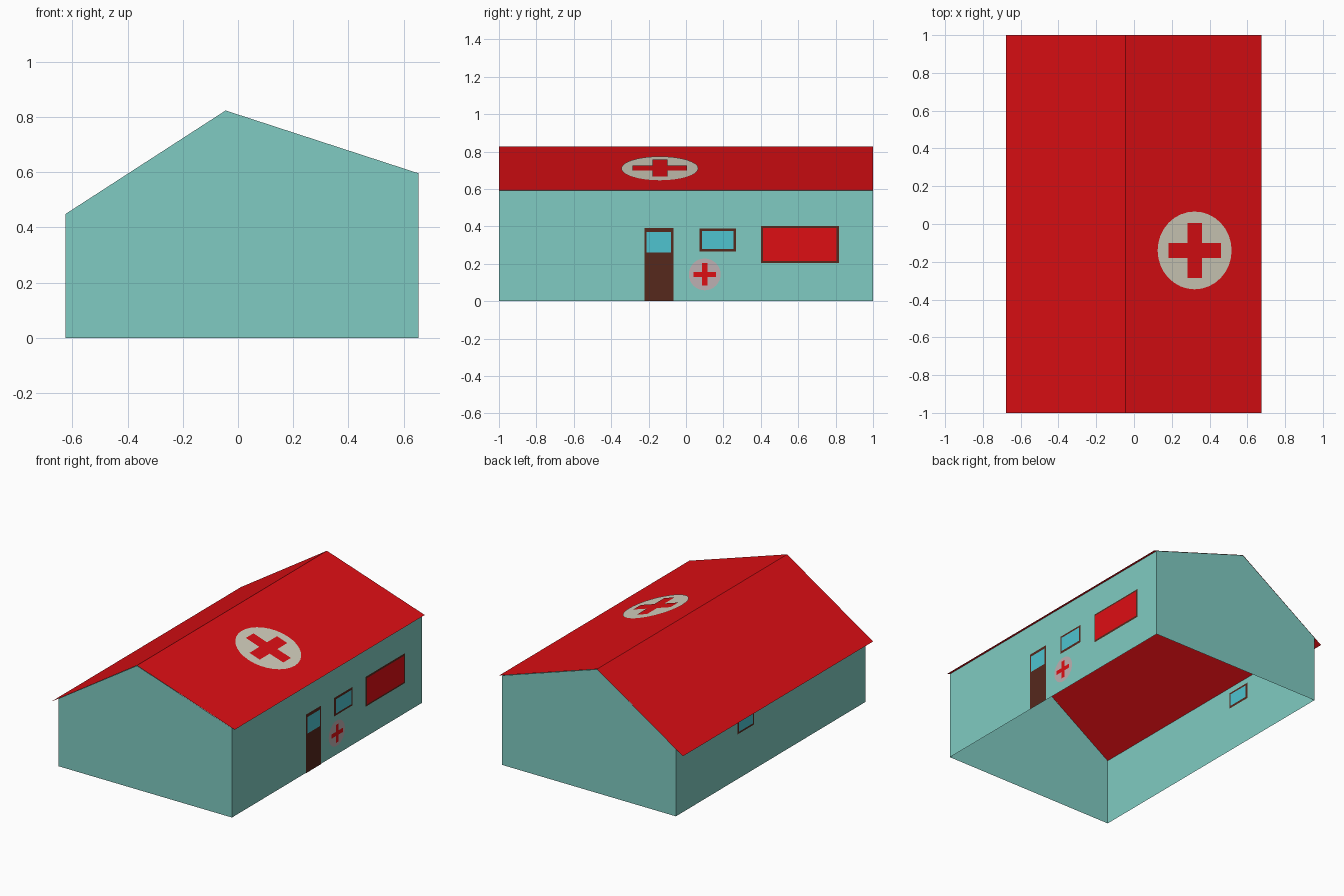
import bpy
from math import sin, cos, pi
from mathutils import Matrix, Vector

if "Cube" in bpy.data.objects:
    bpy.data.objects.remove(bpy.data.objects["Cube"])


def material(name, r, g, b):
    m = bpy.data.materials.new(name)
    m.diffuse_color = [((c / 255 + 0.055) / 1.055) ** 2.4 if c > 10 else c / 255 / 12.92
                       for c in (r, g, b)] + [1]
    m.use_nodes = True
    m.node_tree.nodes["Principled BSDF"].inputs["Base Color"].default_value = m.diffuse_color
    return m


TEAL = material("teal_paint", 128, 203, 194)
RED = material("red", 222, 14, 20)
BROWN = material("brown_wood", 86, 40, 28)
GLASS = material("blue_glass", 78, 196, 208)
CREAM = material("cream", 212, 208, 190)
PINK = material("pale_pink", 190, 176, 178)


def build(name, verts, faces, mat):
    me = bpy.data.meshes.new(name)
    me.from_pydata([tuple(v) for v in verts], [], faces)
    me.materials.append(mat)
    ob = bpy.data.objects.new(name, me)
    bpy.context.collection.objects.link(ob)
    return ob


def surface(origin, u, v):
    """Local frame of a wall or roof: u across, v up, normal outwards."""
    u, v = Vector(u).normalized(), Vector(v).normalized()
    m = Matrix((u, v, u.cross(v))).transposed().to_4x4()
    m.translation = origin
    return m


def panel(name, frame, points, lift, mat):
    """Flat polygon lying just off a surface."""
    points = points if lift > 0 else points[::-1]
    build(name, [frame @ Vector((a, b, lift)) for a, b in points],
          [list(range(len(points)))], mat)


def rect(a0, a1, b0, b1):
    return [(a0, b0), (a1, b0), (a1, b1), (a0, b1)]


def circle(a, b, r, n=32):
    return [(a + r * cos(2 * pi * i / n), b + r * sin(2 * pi * i / n)) for i in range(n)]


def cross(a, b, arm, w):
    quarter = [(arm, -w), (arm, w), (w, w)]
    pts = []
    for _ in range(4):
        pts += quarter
        quarter = [(-y, x) for x, y in quarter]
    return [(a + x, b + y) for x, y in pts]


def framed(name, frame, a0, a1, b0, b1, border, inner, lift=0.003):
    panel(name + "_frame", frame, rect(a0, a1, b0, b1), lift, BROWN)
    panel(name + "_panel", frame,
          rect(a0 + border, a1 - border, b0 + border, b1 - border), lift * 1.8, inner)


# Wall shell, open underneath
profile = [(-0.625, 0), (0.655, 0), (0.655, 0.596), (-0.045, 0.824), (-0.625, 0.449)]
n = len(profile)
build("walls", [(x, y, z) for y in (-0.999, 0.999) for x, z in profile],
      [list(range(n)), list(range(2 * n - 1, n - 1, -1)),
       [1, n + 1, n + 2, 2], [0, 4, n + 4, n]], TEAL)

# Two roof sheets meeting at the off-centre ridge
eave_l, ridge, eave_r = (-0.678, 0.415), (-0.045, 0.826), (0.676, 0.591)
build("roof", [(x, y, z) for y in (-1, 1) for x, z in (eave_l, ridge, eave_r)],
      [[0, 1, 4, 3], [1, 2, 5, 4]], RED)

right = surface((0.655, 0, 0), (0, 1, 0), (0, 0, 1))
left = surface((-0.625, 0, 0), (0, -1, 0), (0, 0, 1))

# Door with window pane
panel("door", right, rect(-0.222, -0.067, 0, 0.39), 0.003, BROWN)
panel("door_glass", right, rect(-0.21, -0.08, 0.26, 0.37), 0.0055, GLASS)

# Windows (the left one also shows inside) and blank sign board
framed("right_window", right, 0.072, 0.267, 0.265, 0.388, 0.014, GLASS)
framed("left_window", left, -0.355, -0.18, 0.3, 0.41, 0.014, GLASS)
framed("left_window_inside", left, -0.355, -0.18, 0.3, 0.41, 0.014, GLASS, -0.003)
framed("sign_board", right, 0.4, 0.817, 0.203, 0.402, 0.012, RED)

# Medical cross on the right wall
panel("wall_disc", right, circle(0.1, 0.143, 0.085), 0.003, PINK)
panel("wall_cross", right, cross(0.1, 0.143, 0.06, 0.014), 0.0055, RED)

# Medical cross on the right roof slope
slope = Vector((ridge[0] - eave_r[0], 0, ridge[1] - eave_r[1]))
t = (0.676 - 0.32) / 0.721
centre = Vector((eave_r[0], -0.14, eave_r[1])) + slope * t
roof = surface(centre, (0, 1, 0), slope)
panel("roof_disc", roof, circle(0, 0, 0.206), 0.003, CREAM)
panel("roof_cross", roof, cross(0, 0, 0.145, 0.04), 0.0055, RED)
